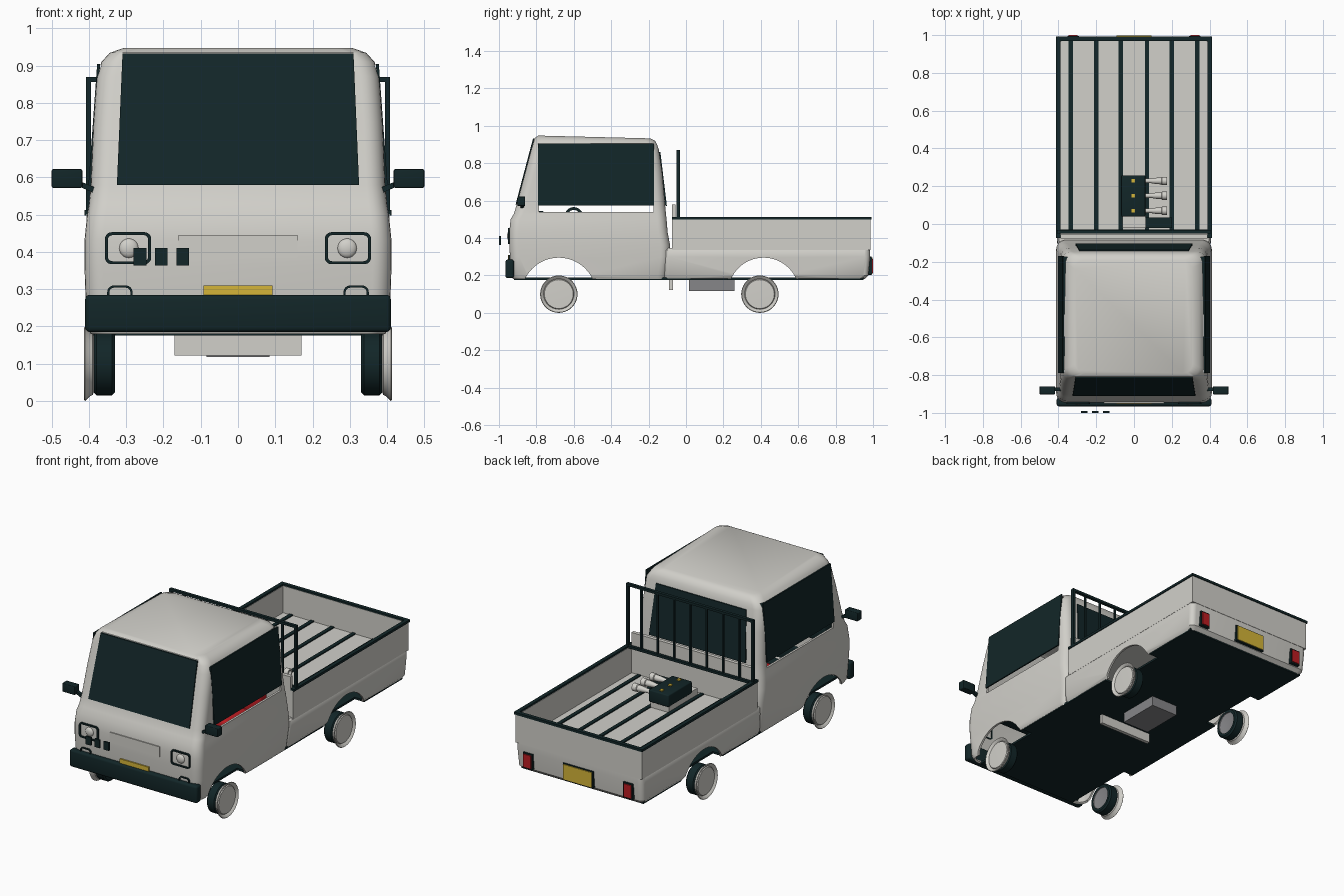
import bpy, bmesh, math
from mathutils import Vector

if "Cube" in bpy.data.objects:
    bpy.data.objects.remove(bpy.data.objects["Cube"])


def material(name, r, g, b):
    m = bpy.data.materials.new(name)
    m.diffuse_color = (r, g, b, 1)
    m.use_nodes = True
    m.node_tree.nodes["Principled BSDF"].inputs["Base Color"].default_value = m.diffuse_color
    return m


BODY = material("off_white", 0.64, 0.63, 0.59)
DARK = material("dark_teal", 0.006, 0.019, 0.021)
YELLOW = material("plate_yellow", 0.66, 0.46, 0.04)
RED = material("lamp_red", 0.5, 0.012, 0.016)
GREY = material("tank_grey", 0.24, 0.24, 0.25)


def finish(name, bm, mat, bevel=0, smooth=True):
    bmesh.ops.recalc_face_normals(bm, faces=bm.faces)
    if bevel:
        bmesh.ops.bevel(bm, geom=bm.edges[:], offset=bevel, segments=3, profile=0.5, affect='EDGES')
    me = bpy.data.meshes.new(name)
    bm.to_mesh(me)
    bm.free()
    ob = bpy.data.objects.new(name, me)
    bpy.context.collection.objects.link(ob)
    me.materials.append(mat)
    if smooth:
        shade(ob)
    return ob


def shade(ob):
    bpy.ops.object.select_all(action='DESELECT')
    ob.select_set(True)
    bpy.context.view_layer.objects.active = ob
    bpy.ops.object.shade_smooth_by_angle(angle=math.radians(35))


def prism(name, pts, ext, mat, bevel=0):
    bm = bmesh.new()
    f = bm.faces.new([bm.verts.new(p) for p in pts])
    r = bmesh.ops.extrude_face_region(bm, geom=[f])
    vs = [v for v in r['geom'] if isinstance(v, bmesh.types.BMVert)]
    bmesh.ops.translate(bm, verts=vs, vec=Vector(ext))
    if f.is_valid and not all(len(e.link_faces) == 2 for e in f.edges):
        bm.faces.new([v for v in f.verts])
    return finish(name, bm, mat, bevel)


def box(name, x, y, z, mat, bevel=0):
    bm = bmesh.new()
    bmesh.ops.create_cube(bm, size=1)
    for v in bm.verts:
        v.co = [(a[0] + a[1]) / 2 + c * (a[1] - a[0]) for a, c in zip((x, y, z), v.co)]
    return finish(name, bm, mat, bevel)


def mirror_x(x, s):
    return tuple(sorted((x[0] * s, x[1] * s)))


def lathe(name, prof, y, z, mat, s=1, seg=40):
    # turn (x, radius) points around an axis along x
    bm = bmesh.new()
    rings = []
    for px, r in prof:
        rings.append([bm.verts.new((s * px, y + r * math.cos(2 * math.pi * i / seg),
                                    z + r * math.sin(2 * math.pi * i / seg))) for i in range(seg)])
    for a, b in zip(rings, rings[1:]):
        for i in range(seg):
            j = (i + 1) % seg
            bm.faces.new((a[i], a[j], b[j], b[i]))
    bmesh.ops.remove_doubles(bm, verts=bm.verts, dist=1e-6)
    return finish(name, bm, mat)


def round_rect(w, h, r, n=6):
    # half sizes w, h
    out = []
    for k, (sx, sy) in enumerate(((1, 1), (-1, 1), (-1, -1), (1, -1))):
        for i in range(n + 1):
            a = math.pi / 2 * (k + i / n)
            out.append((sx * (w - r) + r * math.cos(a), sy * (h - r) + r * math.sin(a)))
    return out


def frame(name, cx, cz, w, h, t, y0, y1, mat):
    # rounded rectangular ring facing the front or back
    bm = bmesh.new()
    o, i = round_rect(w, h, 0.018), round_rect(w - t, h - t, 0.012)
    loops = [[bm.verts.new((cx + p[0], y, cz + p[1])) for p in l]
             for l, y in ((o, y0), (o, y1), (i, y1), (i, y0))]
    n = len(o)
    for a, b in zip(loops, loops[1:] + loops[:1]):
        for k in range(n):
            j = (k + 1) % n
            bm.faces.new((a[k], a[j], b[j], b[k]))
    return finish(name, bm, mat)


def shell(name, rows, mat, cutters, slope=0):
    # hollow body lofted through rounded sections (z, front y, back y, half width, corner)
    bm = bmesh.new()
    rings = []
    for z, yf, yb, hw, r in rows:
        ring = []
        for px, py in round_rect(hw, (yb - yf) / 2, r):
            y = py + (yf + yb) / 2
            dz = slope * (y + 0.8) if z > 0.9 else 0
            ring.append(bm.verts.new((px, y, z - dz)))
        rings.append(ring)
    n = len(rings[0])
    for a, b in zip(rings, rings[1:]):
        for i in range(n):
            j = (i + 1) % n
            bm.faces.new((a[i], a[j], b[j], b[i]))
    bm.faces.new(rings[-1])
    ob = finish(name, bm, mat, smooth=False)
    bpy.context.view_layer.objects.active = ob
    m = ob.modifiers.new("thickness", 'SOLIDIFY')
    m.thickness, m.offset = 0.012, -1
    bpy.ops.object.modifier_apply(modifier=m.name)
    for c in cutters:
        m = ob.modifiers.new("cut", 'BOOLEAN')
        m.object, m.operation, m.solver = c, 'DIFFERENCE', 'EXACT'
        bpy.ops.object.modifier_apply(modifier=m.name)
        bpy.data.objects.remove(c)
    shade(ob)
    return ob


# cab and lower bed shells with wheel arches and side window openings
arch_f = lathe("cutter_a", [(-1, 0), (-1, .2), (1, .2), (1, 0)], -.68, .095, BODY, seg=64)
arch_r = lathe("cutter_b", [(-1, 0), (-1, .19), (1, .19), (1, 0)], .415, .105, BODY, seg=64)
opening = box("cutter_c", (-1, 1), (-.785, -.175), (.54, .9), BODY)
shell("cab", [(.18, -.925, -.1, .395, .05), (.2, -.935, -.1, .405, .05), (.3, -.941, -.085, .41, .05),
              (.36, -.945, -.085, .412, .05), (.43, -.945, -.098, .412, .05), (.5, -.938, -.104, .405, .05),
              (.53, -.92, -.107, .4, .05), (.58, -.905, -.112, .395, .05), (.75, -.86, -.127, .388, .05),
              (.87, -.828, -.145, .379, .05), (.91, -.816, -.152, .367, .05), (.935, -.808, -.165, .345, .05),
              (.948, -.79, -.19, .31, .05)], BODY, [arch_f, opening], .025)
shell("lower_bed", [(.18, -.12, .955, .39, .03), (.2, -.12, .975, .404, .03), (.3, -.12, .985, .408, .03),
                    (.335, -.12, .985, .406, .03), (.346, -.11, .975, .398, .03)], BODY, [arch_r])

# underside floor
box("floor_pan", (-.33, .33), (-.92, .95), (.176, .188), DARK)
for s in (-1, 1):
    for y in ((-.48, .225), (.6, .95)):
        box("floor_side", mirror_x((.33, .392), s), y, (.176, .188), DARK)
box("under_tank", (-.085, .085), (.015, .26), (.118, .178), GREY)
box("cross_beam", (-.17, .17), (-.09, -.07), (.122, .18), BODY)

# glass
prism("windshield", [(-.325, -.911, .58), (.325, -.911, .58), (.31, -.818, .932), (-.31, -.818, .932)],
      (0, .008, 0), DARK)
prism("rear_window", [(-.31, -.102, .57), (.31, -.102, .57), (.29, -.137, .86), (-.29, -.137, .86)],
      (0, -.008, 0), DARK)
for s in (-1, 1):
    prism("side_window", [(s * .402, -.79, .573), (s * .402, -.17, .573), (s * .378, -.17, .905),
                          (s * .378, -.79, .905)], (-s * .008, 0, 0), DARK)

# cab interior
box("seat_cushion", (-.32, .32), (-.45, -.22), (.3, .42), RED, .02)
box("seat_back", (-.32, .32), (-.26, -.18), (.35, .53), RED, .02)
box("dashboard", (-.36, .36), (-.88, -.76), (.45, .545), DARK, .01)
lathe("steering_wheel", [(-.25, .035), (-.25, .05), (-.13, .05), (-.13, .035), (-.25, .035)], -.6, .515, DARK)

# bumper, front plate, trim blocks and grille panel
box("front_bumper", (-.41, .41), (-.965, -.92), (.185, .285), DARK, .012)
box("front_plate", (-.093, .093), (-.953, -.945), (.24, .31), YELLOW)
box("grille_panel", (-.16, .16), (-.949, -.94), (.385, .445), BODY)
for x in (-.28, -.223, -.165):
    box("front_block", (x, x + .034), (-1, -.99), (.363, .41), DARK)

for s in (-1, 1):
    # headlamps and indicators
    frame("headlamp_frame", s * .295, .41, .062, .043, .008, -.953, -.93, DARK)
    bm = bmesh.new()
    bmesh.ops.create_uvsphere(bm, u_segments=24, v_segments=12, radius=.026)
    for v in bm.verts:
        v.co = (v.co.x + s * .293, v.co.y * .5 - .944, v.co.z + .41)
    finish("headlamp_lens", bm, BODY)
    frame("indicator_frame", s * .317, .288, .034, .022, .006, -.95, -.93, DARK)
    # mirrors
    box("mirror", mirror_x((.418, .5), s), (-.902, -.86), (.572, .622), DARK, .004)
    prism("mirror_arm", [(s * .38, -.885, .555), (s * .38, -.885, .572), (s * .425, -.885, .59),
                         (s * .425, -.885, .575)], (0, .02, 0), DARK)
    # tail lamps
    box("tail_lamp_surround", mirror_x((.292, .352), s), (.97, .994), (.205, .295), DARK)
    box("tail_lamp", mirror_x((.298, .346), s), (.99, 1), (.212, .288), RED)
    # wheels
    for y in (-.68, .395):
        lathe("tyre", [(.33, .062), (.33, .077), (.338, .085), (.38, .085), (.386, .078), (.386, 0)],
              y, .1, DARK, s)
        lathe("inner_hub", [(.345, 0), (.335, .062), (.33, .064)], y, .1, GREY, s)
        lathe("wheel_rim", [(.384, .07), (.39, .084), (.398, .088), (.41, .1), (.413, .097), (.406, .085),
                            (.4, .081), (.406, .077), (.408, 0)], y, .1, BODY, s)
    # bed sides and their rails
    box("bed_side", mirror_x((.388, .407), s), (-.075, .985), (.335, .502), BODY)
    box("bed_side_rail", mirror_x((.39, .412), s), (-.075, .99), (.498, .512), DARK)
    box("headboard_post", mirror_x((.394, .408), s), (-.05, -.032), (.5, .87), DARK)

# tailgate, front wall and rear plate
box("tailgate", (-.405, .405), (.968, .987), (.335, .502), BODY)
box("tailgate_rail", (-.412, .412), (.97, .992), (.498, .512), DARK)
box("bed_front_wall", (-.39, .39), (-.076, -.055), (.34, .58), BODY)
box("bed_front_rail", (-.41, .41), (-.045, -.028), (.498, .512), DARK)
box("rear_plate_surround", (-.097, .097), (.975, .992), (.203, .3), DARK)
box("rear_plate", (-.092, .092), (.99, .997), (.208, .295), YELLOW)

# headboard bars and bed floor strips
box("headboard_top", (-.408, .408), (-.05, -.032), (.856, .87), DARK)
for i in range(-3, 4):
    box("headboard_bar", (i * .105 - .005, i * .105 + .005), (-.046, -.036), (.5, .86), DARK)
for x in (-.335, -.2, -.07, .068, .2, .335):
    box("floor_strip", (x - .011, x + .011), (-.05, .968), (.344, .352), DARK)

# motor standing on the bed
box("motor_stand", (-.06, .06), (-.02, .24), (.345, .39), BODY)
box("motor_block", (-.068, .06), (.04, .258), (.385, .455), DARK, .006)
box("motor_side_box", (.06, .2), (-.02, .035), (.345, .4), DARK)
for y in (.07, .15, .228):
    lathe("exhaust_pipe", [(.05, .012), (.09, .012), (.12, .017), (.145, .018), (.148, .022),
                           (.175, .022), (.175, .014), (.15, 0)], y, .43, BODY, seg=20)
    box("motor_bolt", (-.013, .005), (y - .009, y + .009), (.45, .462), YELLOW)
